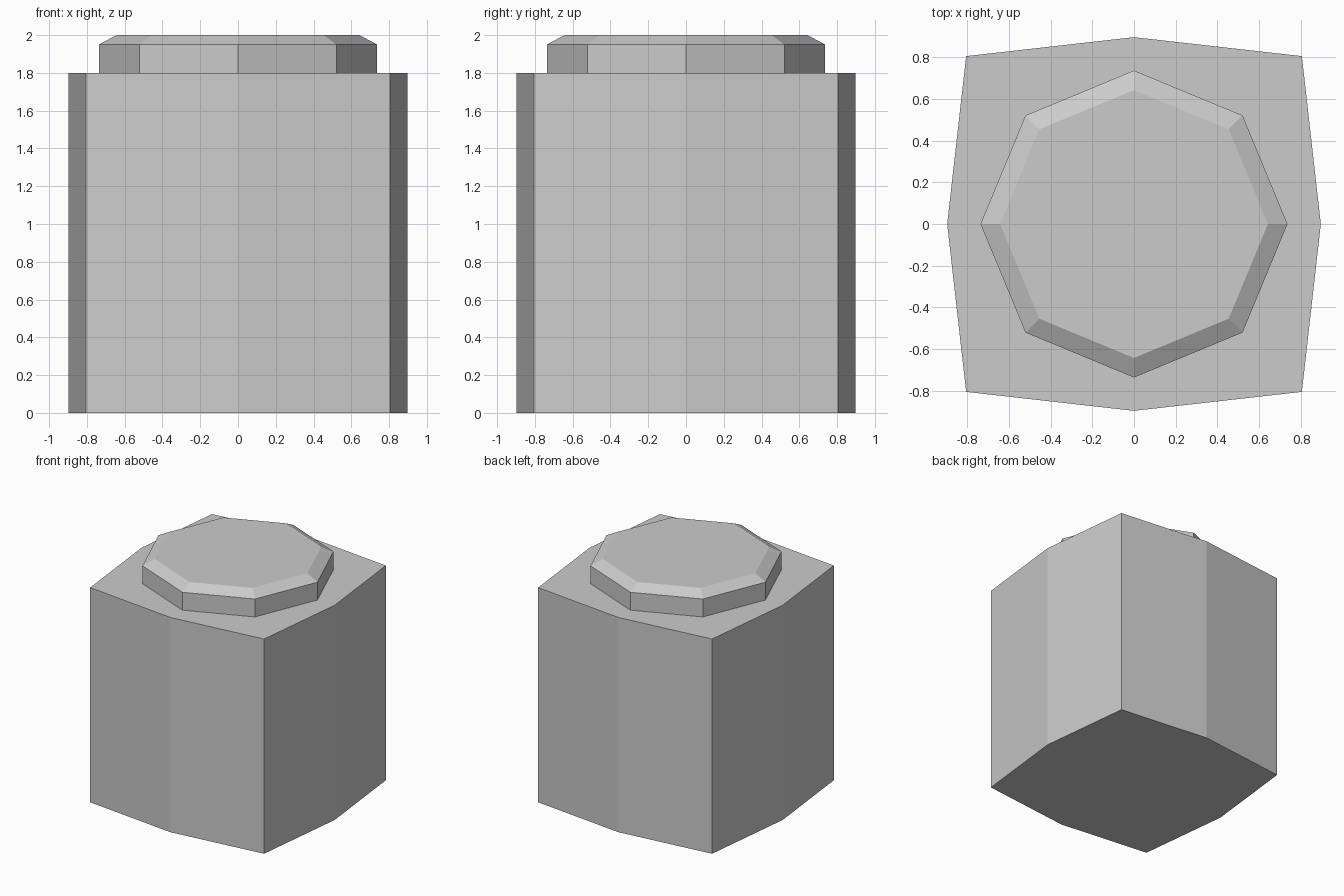
import bpy
import bmesh
from math import cos, sin, pi

cube = bpy.data.objects.get("Cube")
if cube:
    bpy.data.objects.remove(cube, do_unlink=True)

# Single plain grey
grey = bpy.data.materials.new("light_grey")
grey.use_nodes = True
colour = (0.6, 0.6, 0.6, 1)
grey.diffuse_color = colour
grey.node_tree.nodes["Principled BSDF"].inputs["Base Color"].default_value = colour


def eight_sided(name, rings):
    """Stack of eight-point rings: (z, radius on axes, radius on diagonals)."""
    bm = bmesh.new()
    loops = []
    for z, axis_r, diag_r in rings:
        loops.append([bm.verts.new((r * cos(i * pi / 4), r * sin(i * pi / 4), z))
                      for i in range(8)
                      for r in [diag_r if i % 2 else axis_r]])
    for low, high in zip(loops, loops[1:]):
        for i in range(8):
            j = (i + 1) % 8
            bm.faces.new((low[i], low[j], high[j], high[i]))
    bm.faces.new(loops[0][::-1])
    bm.faces.new(loops[-1])
    mesh = bpy.data.meshes.new(name)
    bm.to_mesh(mesh)
    bm.free()
    mesh.materials.append(grey)
    obj = bpy.data.objects.new(name, mesh)
    bpy.context.collection.objects.link(obj)
    return obj


# Bowed square body
corner = 0.806 * 2 ** 0.5
eight_sided("body", [(0, 0.897, corner), (1.8, 0.897, corner)])

# Octagonal lid with a chamfered rim
eight_sided("lid", [(1.8, 0.737, 0.737), (1.95, 0.737, 0.737), (2, 0.643, 0.643)])
